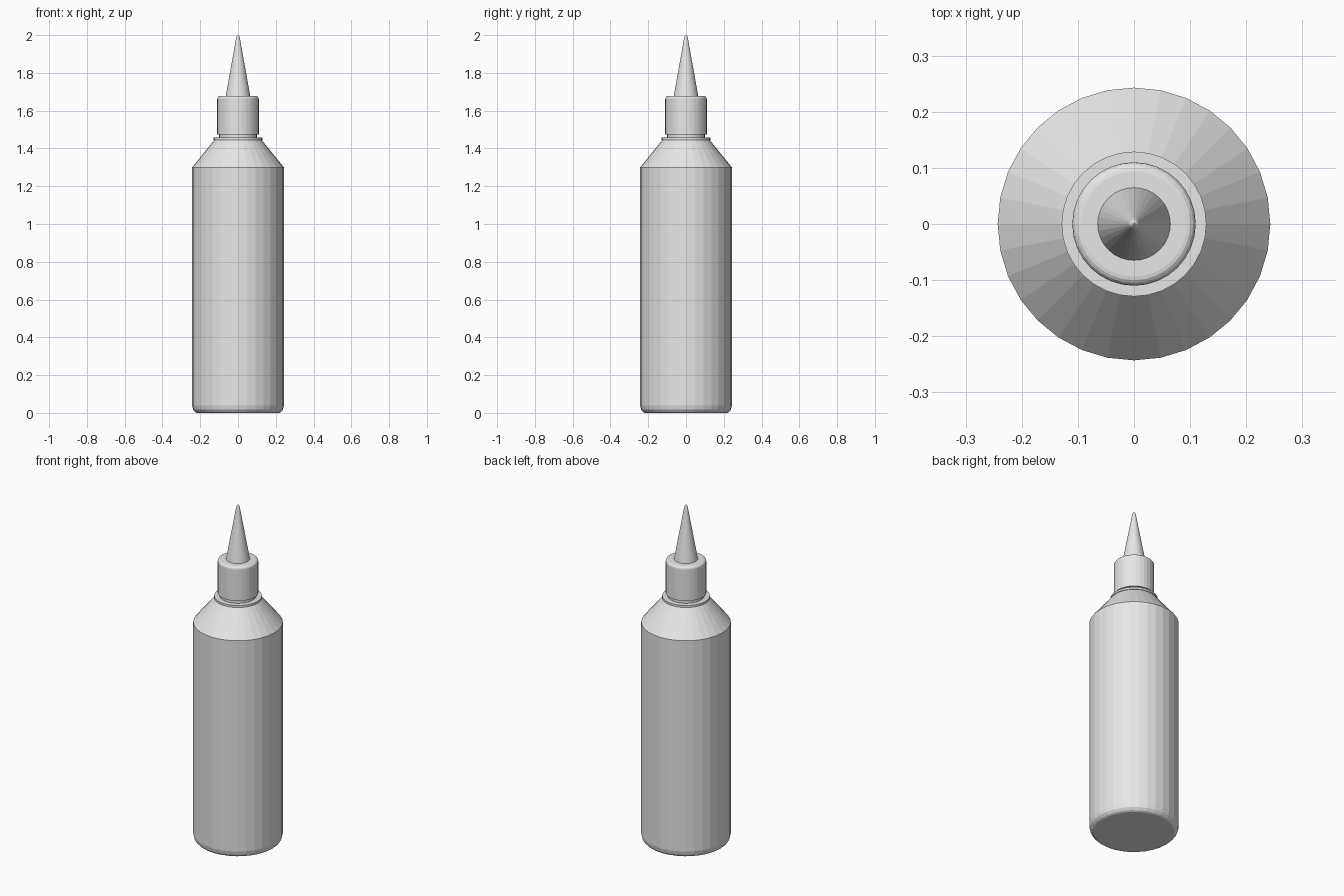
import bpy
import math

SIDES = 32

cube = bpy.data.objects.get("Cube")
if cube:
    bpy.data.objects.remove(cube, do_unlink=True)

# Single plain plastic colour
grey = bpy.data.materials.new("light grey plastic")
grey.use_nodes = True
grey.diffuse_color = (0.8, 0.8, 0.8, 1)
grey.node_tree.nodes["Principled BSDF"].inputs["Base Color"].default_value = (0.8, 0.8, 0.8, 1)


def lathe(name, profile):
    """Revolve (radius, height) points around z and cap both ends."""
    verts, faces = [], []
    for r, z in profile:
        for i in range(SIDES):
            a = math.tau * i / SIDES
            verts.append((r * math.cos(a), r * math.sin(a), z))
    for k in range(len(profile) - 1):
        for i in range(SIDES):
            j = (i + 1) % SIDES
            low, high = k * SIDES, (k + 1) * SIDES
            faces.append((low + i, low + j, high + j, high + i))
    faces.append(tuple(reversed(range(SIDES))))
    faces.append(tuple(range(len(verts) - SIDES, len(verts))))
    mesh = bpy.data.meshes.new(name)
    mesh.from_pydata(verts, [], faces)
    mesh.materials.append(grey)
    obj = bpy.data.objects.new(name, mesh)
    bpy.context.collection.objects.link(obj)
    return obj


def rounded(r, z, size, steps=4):
    """Quarter-round shoulder ending at height z."""
    return [(r - size + size * math.cos(t), z - size + size * math.sin(t))
            for t in (math.pi / 2 * s / steps for s in range(steps + 1))]


# Bottle with softened base and sloping shoulder
lathe("bottle_body", [(0.217, 0), (0.227, 0.005), (0.238, 0.018), (0.243, 0.04),
                      (0.243, 1.30), (0.125, 1.445)])
# Thin flange on top of the shoulder
lathe("neck_flange", [(0.129, 1.445), (0.129, 1.457)])
# Short neck under the cap
lathe("neck", [(0.1, 1.45), (0.1, 1.48)])
# Cap with rounded upper rim
lathe("cap", [(0.11, 1.475)] + rounded(0.11, 1.678, 0.016))
# Tapered nozzle with blunt rounded tip
lathe("nozzle", [(0.065, 1.677), (0.015, 1.955), (0.011, 1.98), (0.007, 1.994), (0.002, 2.0)])
